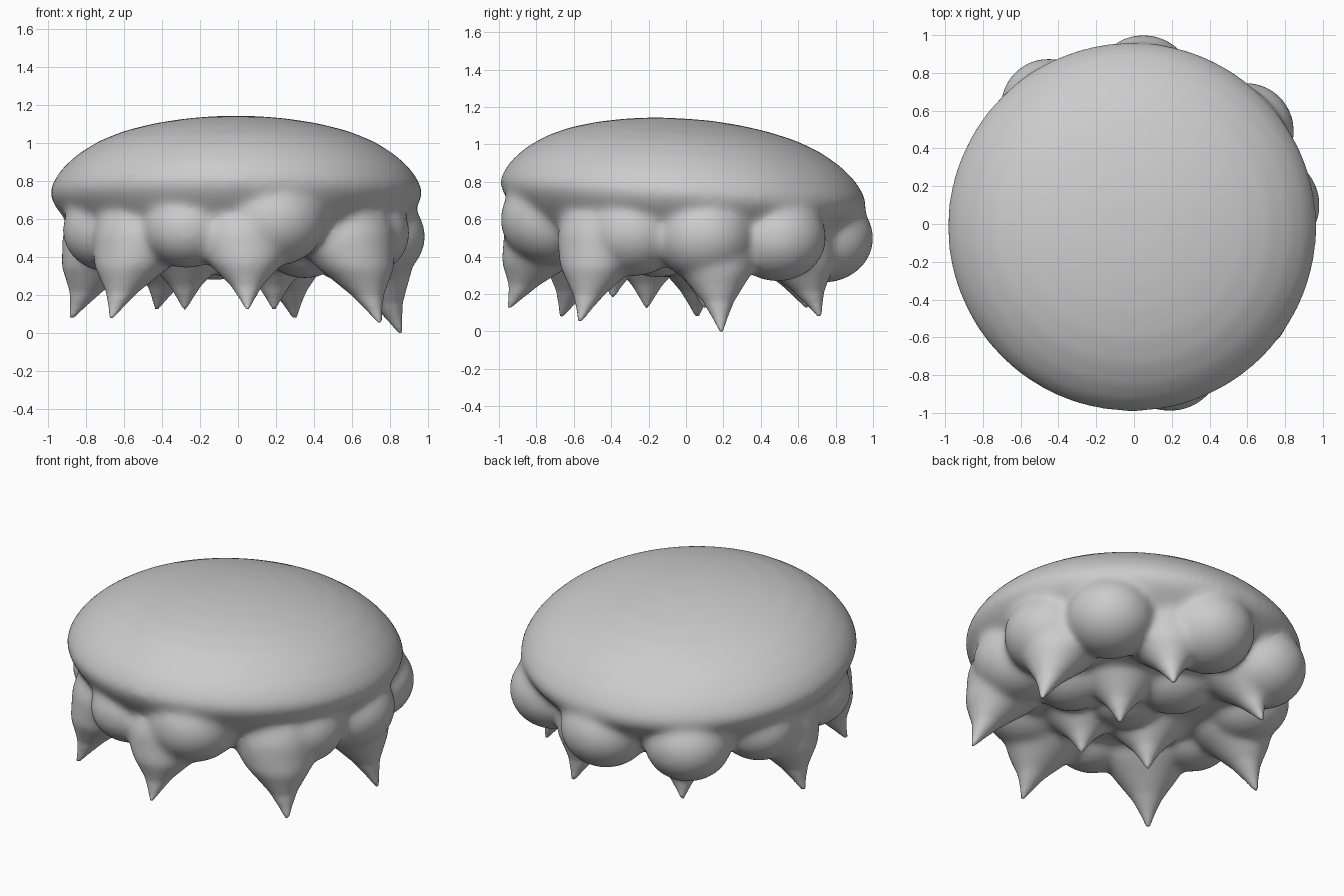
import bpy, bmesh, math
from mathutils import Matrix

if "Cube" in bpy.data.objects:
    bpy.data.objects.remove(bpy.data.objects["Cube"])

bm = bmesh.new()


def lathe(profile, n, place):
    """Closed surface of revolution; profile starts and ends on the axis."""
    rings = []
    for r, h in profile:
        if r == 0:
            rings.append([bm.verts.new(place(0, 0, h))] * n)
        else:
            rings.append([bm.verts.new(place(r * math.cos(2 * math.pi * i / n),
                                             r * math.sin(2 * math.pi * i / n), h))
                          for i in range(n)])
    for a, b in zip(rings, rings[1:]):
        for i in range(n):
            j = (i + 1) % n
            bm.faces.new(list(dict.fromkeys((a[i], b[i], b[j], a[j]))))


def lump(x, y, z, r, flat=0.88):
    bmesh.ops.create_uvsphere(bm, u_segments=32, v_segments=20, radius=r,
                              matrix=Matrix.Translation((x, y, z)) @ Matrix.Diagonal((1, 1, flat, 1)))


def spike(x, y, z):
    """Flared spike whose base leans in toward the centre, with a swollen root."""
    k = 0.76 if math.hypot(x, y) > 0.6 else 0.97
    top = 0.54
    prof = [(0, 0), (0.012, 0.025), (0.042, 0.16), (0.085, 0.32), (0.14, 0.46),
            (0.205, 0.62), (0.245, 0.8), (0.255, 1.0), (0.22, 1.2), (0.12, 1.35), (0, 1.4)]

    def place(px, py, h):
        f = 1 + (k - 1) * min(h / 0.85, 1)
        return (x * f + px, y * f + py, z + (top - z) * h)
    lathe(prof, 32, place)


# Cap: flattened dome with a full rim, slightly tilted toward the back
cap = [(0, 1.15), (0.15, 1.147), (0.3, 1.132), (0.45, 1.107), (0.6, 1.068), (0.73, 1.015),
       (0.84, 0.945), (0.92, 0.87), (0.965, 0.80), (0.982, 0.75), (0.965, 0.70), (0.93, 0.65),
       (0.86, 0.57), (0.76, 0.47), (0.62, 0.42), (0.35, 0.40), (0, 0.40)]
lathe(cap, 96, lambda x, y, h: (x - 0.01, y - 0.015, h - 0.06 * y * max(0, min(1, (h - 0.3) / 0.4))))

# Round lumps around the underside, then a few shallow inner ones
for l in [(0.05, 0.735, 0.51, 0.27), (0.59, 0.49, 0.51, 0.262), (0.715, 0.10, 0.52, 0.272),
          (-0.45, 0.62, 0.50, 0.26), (-0.67, 0.22, 0.53, 0.25), (-0.68, -0.28, 0.55, 0.245),
          (-0.27, -0.70, 0.56, 0.235), (0.19, -0.715, 0.61, 0.28), (0.64, -0.28, 0.54, 0.265),
          (-0.12, 0.22, 0.52, 0.26), (0.35, -0.15, 0.52, 0.25), (-0.02, -0.1, 0.52, 0.25)]:
    lump(*l)

# Spikes: outer ring, then three inner ones (tip positions)
for s in [(0.86, 0.19, 0.0), (0.75, -0.57, 0.055), (0.05, -0.95, 0.13), (-0.67, -0.67, 0.08),
          (-0.88, 0.06, 0.08), (-0.43, 0.65, 0.13), (0.30, 0.72, 0.08),
          (0.07, -0.39, 0.19), (0.19, 0.10, 0.13), (-0.28, -0.21, 0.13)]:
    spike(*s)

bmesh.ops.recalc_face_normals(bm, faces=bm.faces)
mesh = bpy.data.meshes.new("spiked_cap")
bm.to_mesh(mesh)
bm.free()
body = bpy.data.objects.new("spiked_cap", mesh)
bpy.context.collection.objects.link(body)
bpy.context.view_layer.objects.active = body
body.select_set(True)

# Fuse everything, then soften the joints while keeping the tips sharp
rm = body.modifiers.new("fuse", 'REMESH')
rm.mode = 'VOXEL'
rm.voxel_size = 0.014
bpy.ops.object.modifier_apply(modifier=rm.name)
low = min(v.co.z for v in body.data.vertices)
for v in body.data.vertices:
    v.co.z -= low
soft = body.vertex_groups.new(name="soft")
for v in body.data.vertices:
    soft.add([v.index], max(0.01, min(1, (v.co.z - 0.2) / 0.2)), 'REPLACE')
sm = body.modifiers.new("soften", 'SMOOTH')
sm.factor = 0.5
sm.iterations = 60
sm.vertex_group = "soft"
bpy.ops.object.modifier_apply(modifier=sm.name)
bpy.ops.object.shade_smooth()
